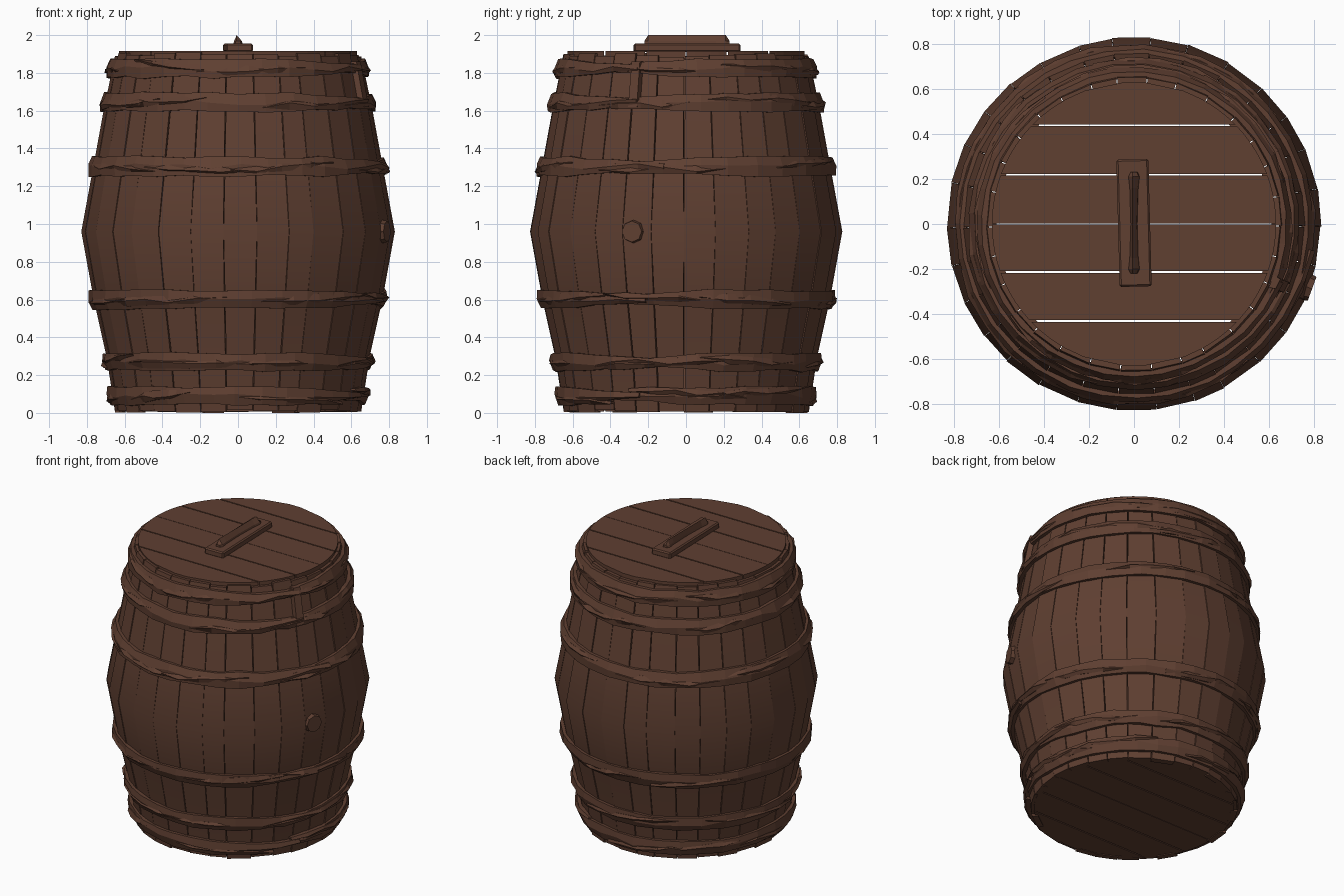
import bpy, bmesh, math, random
from mathutils import Matrix, Vector

random.seed(4)
if "Cube" in bpy.data.objects:
    bpy.data.objects.remove(bpy.data.objects["Cube"])

# Dark brown wood, used for every part
wood = bpy.data.materials.new("dark_brown_wood")
wood.use_nodes = True
COLOUR = (0.115, 0.050, 0.031, 1)
wood.diffuse_color = COLOUR
wood.node_tree.nodes["Principled BSDF"].inputs["Base Color"].default_value = COLOUR

# Barrel outline: height and radius
PROFILE = [(0.0, 0.65), (0.3, 0.695), (0.6, 0.762), (0.96, 0.828),
           (1.3, 0.765), (1.6, 0.71), (1.91, 0.65)]


def radius_at(z):
    for (z0, r0), (z1, r1) in zip(PROFILE, PROFILE[1:]):
        if z <= z1:
            return r0 + (r1 - r0) * (z - z0) / (z1 - z0)
    return PROFILE[-1][1]


def jitter(amount):
    return random.uniform(-amount, amount)


def finish(name, bm, smooth=False):
    bmesh.ops.recalc_face_normals(bm, faces=bm.faces)
    mesh = bpy.data.meshes.new(name)
    bm.to_mesh(mesh)
    bm.free()
    mesh.materials.append(wood)
    obj = bpy.data.objects.new(name, mesh)
    bpy.context.collection.objects.link(obj)
    if smooth:
        bpy.ops.object.select_all(action="DESELECT")
        obj.select_set(True)
        bpy.context.view_layer.objects.active = obj
        bpy.ops.object.shade_smooth_by_angle(angle=math.radians(30))
    return obj


def loft(bm, sections):
    """Join equal cross-sections into a capped solid."""
    rings = [[bm.verts.new(p) for p in s] for s in sections]
    n = len(rings[0])
    for a, b in zip(rings, rings[1:]):
        for i in range(n):
            j = (i + 1) % n
            bm.faces.new((a[i], a[j], b[j], b[i]))
    bm.faces.new(rings[0])
    bm.faces.new(rings[-1])


def polar(r, angle, z):
    return Vector((r * math.cos(angle), r * math.sin(angle), z))


# Staves: bowed planks whose gaps open toward both ends
STAVES = 30
edges = [(i + jitter(0.12)) * math.tau / STAVES for i in range(STAVES)]
edges.append(edges[0] + math.tau)
bm = bmesh.new()
for a0, a1 in zip(edges, edges[1:]):
    low, high, push = random.uniform(0, 0.015), random.uniform(1.885, 1.91), jitter(0.003)
    rows = []
    for z, r in PROFILE:
        gap = 0.0015 + 0.007 * min(1, abs(z - 0.96) / 0.5) * random.uniform(0.5, 1.1)
        g0, g1 = a0 + gap / 2, a1 - gap / 2
        z = min(max(z, low), high)
        ro, ri = r + push, r - 0.04
        rows.append([polar(ro, g0, z), polar(ro, g1, z), polar(ri, g1, z), polar(ri, g0, z)])
    loft(bm, rows)
finish("staves", bm, True)


# Lid and base: six planks each, cut to a round outline
def round_planks(name, z0, z1, radius):
    bm = bmesh.new()
    cuts = [-radius, -0.43, -0.213, 0, 0.218, 0.438, radius]
    for k, (y0, y1) in enumerate(zip(cuts, cuts[1:])):
        lo = y0 + (0.004 if k in (1, 2, 4, 5) else 0.0015)
        hi = y1 - (0.004 if k in (0, 1, 3, 4) else 0.0015)
        steps = 5
        ys = [lo + (hi - lo) * i / steps for i in range(steps + 1)]
        half = [(math.sqrt(max(radius ** 2 - y * y, 0.0009)), y) for y in ys]
        outline = half + [(-x, y) for x, y in reversed(half)]
        loft(bm, [[(x, y, z) for x, y in outline] for z in (z0, z1)])
    return finish(name, bm)


round_planks("lid", 1.875, 1.915, 0.63)
round_planks("base", 0.008, 0.05, 0.63)


# Hoops: rough split-wood bands, each lapped over its own end
def band(bm, start, span, z, height, lift, rough, tilt=0.0, tail=0.0):
    steps = max(4, round(span / 0.2))
    sections = []
    for i in range(steps + 1):
        t = i / steps
        angle = start + span * t + (jitter(0.03) if 0 < i < steps else 0)
        end = min(1, 0.3 + 6 * min(t, 1 - t))
        zc = z + tilt * (t - 0.5) + jitter(rough)
        h = height * end / 2 * random.uniform(0.85, 1.08)
        out = lift * (0.6 + 0.4 * end) + tail * max(0, t - 0.9) * 10 + jitter(rough * 0.7)

        def point(offset, dz):
            return polar(radius_at(zc + dz) + offset, angle, zc + dz)

        sections.append([point(-0.01, -h), point(out * 0.8, -h), point(out + 0.007, jitter(0.015)),
                         point(out * 0.8, h), point(-0.01, h)])
    loft(bm, sections)


HOOPS = [("bottom_hoop", 0.09, 0.095), ("lower_hoop", 0.27, 0.095),
         ("lower_middle_hoop", 0.60, 0.10), ("upper_middle_hoop", 1.305, 0.105),
         ("upper_hoop", 1.645, 0.10), ("top_hoop", 1.825, 0.10)]
for name, z, height in HOOPS:
    bm = bmesh.new()
    lap = math.radians(-35) + jitter(0.12)
    band(bm, lap, math.tau + 0.35, z, height, 0.024, 0.004, tail=0.02)
    # Loose splinters bound over the hoop
    for k in range(7):
        band(bm, lap + k * 0.9 + jitter(0.3), random.uniform(0.6, 1.1), z + jitter(0.02),
             height * random.uniform(0.3, 0.55), 0.031, 0.003, tilt=jitter(0.05))
    finish(name, bm)

# Loose end of the top hoop hanging down over the hoop below
bm = bmesh.new()
rows = []
for z in (1.62, 1.72, 1.86):
    r = radius_at(z)
    rows.append([polar(r + d, a, z) for d, a in
                 ((0, -0.44), (0.03, -0.43), (0.034, -0.36), (0, -0.35))])
loft(bm, rows)
finish("hoop_tail", bm)

# Bung: faceted plug on the left side
bm = bmesh.new()
bung_angle = math.radians(-20)
turn = (Matrix.Translation(polar(0.815, bung_angle, 0.96))
        @ Matrix.Rotation(bung_angle, 4, "Z") @ Matrix.Rotation(math.pi / 2, 4, "Y"))
bmesh.ops.create_cone(bm, cap_ends=True, segments=8, radius1=0.066, radius2=0.056,
                      depth=0.05, matrix=turn)
finish("bung", bm)

# Handle plate: slightly skewed board with a worn edge
bm = bmesh.new()
bmesh.ops.create_cube(bm, size=1, matrix=Matrix.Translation((0, 0.005, 1.932))
                      @ Matrix.Rotation(math.radians(1.5), 4, "Z")
                      @ Matrix.Diagonal((0.142, 0.565, 0.045, 1)))
plate = finish("handle_plate", bm)
bevel = plate.modifiers.new("worn_edge", "BEVEL")
bevel.width = 0.008
bevel.segments = 1

# Handle: ridged grip, narrow in the middle and wide at both ends
bm = bmesh.new()
rows = []
for y, w in ((-0.22, 0.016), (-0.2, 0.026), (-0.15, 0.02), (0, 0.015),
             (0.16, 0.02), (0.21, 0.026), (0.23, 0.016)):
    top = 1.97 if abs(y) > 0.215 else 2.0
    rows.append([(-w, y, 1.95), (w, y, 1.95), (w * 0.8, y, 1.968),
                 (0.003 - 0.01, y, top), (-w * 0.8, y, 1.968)])
loft(bm, rows)
finish("handle", bm)
